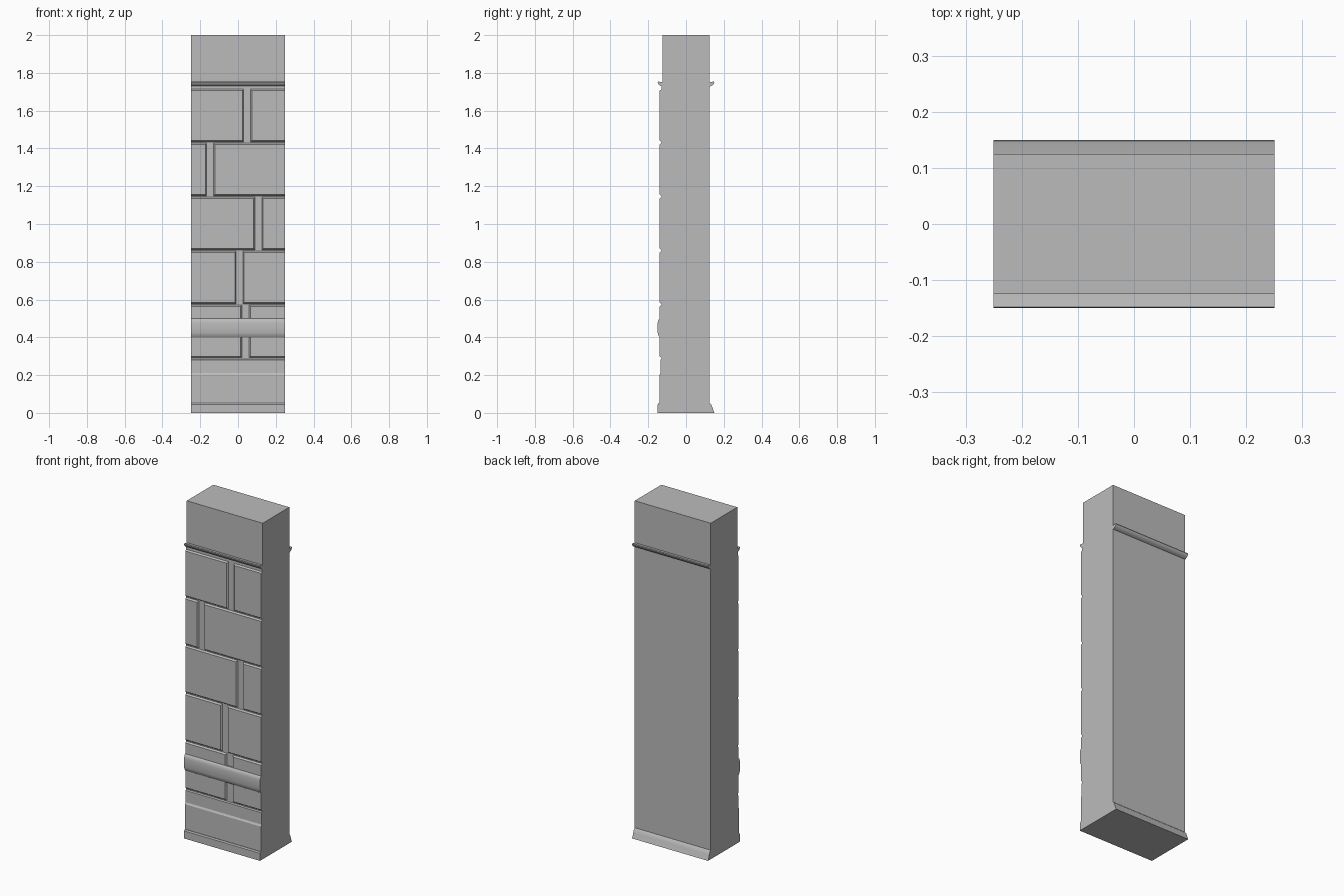
import bpy, bmesh
from math import radians

cube = bpy.data.objects.get("Cube")
if cube:
    bpy.data.objects.remove(cube, do_unlink=True)

grey = bpy.data.materials.new("stone grey")
grey.use_nodes = True
colour = (0.5, 0.5, 0.5, 1)
grey.diffuse_color = colour
grey.node_tree.nodes["Principled BSDF"].inputs["Base Color"].default_value = colour

HALF = 0.25      # half the wall width
WALL = 0.125     # half the wall thickness
BED = 0.13       # depth of the mortar joints
FACE = 0.139     # depth of the brick faces
BEVEL = 0.007


def make(name, bm, smooth=False):
    bmesh.ops.recalc_face_normals(bm, faces=bm.faces)
    mesh = bpy.data.meshes.new(name)
    bm.to_mesh(mesh)
    bm.free()
    mesh.materials.append(grey)
    obj = bpy.data.objects.new(name, mesh)
    bpy.context.collection.objects.link(obj)
    if smooth:
        bpy.ops.object.select_all(action='DESELECT')
        obj.select_set(True)
        bpy.context.view_layer.objects.active = obj
        bpy.ops.object.shade_smooth_by_angle(angle=radians(35))
    return obj


def moulding(name, profile, side=-1, smooth=False):
    """Run a (depth, height) profile across the full width; side -1 is the front."""
    bm = bmesh.new()
    face = bm.faces.new([bm.verts.new((-HALF, side * d, z)) for d, z in profile])
    ext = bmesh.ops.extrude_face_region(bm, geom=[face])
    verts = [v for v in ext["geom"] if isinstance(v, bmesh.types.BMVert)]
    bmesh.ops.translate(bm, verts=verts, vec=(2 * HALF, 0, 0))
    return make(name, bm, smooth)


def brick(name, x0, x1, z0, z1):
    """Brick face with sloped edges, flush where it meets the wall ends."""
    bm = bmesh.new()
    a = x0 if x0 <= -HALF else x0 + BEVEL
    b = x1 if x1 >= HALF else x1 - BEVEL
    rings = []
    for y, l, r, low, high in ((-WALL, x0, x1, z0, z1), (-BED, x0, x1, z0, z1),
                               (-FACE, a, b, z0 + BEVEL, z1 - BEVEL)):
        rings.append([bm.verts.new(p) for p in
                      ((l, y, low), (r, y, low), (r, y, high), (l, y, high))])
    for lower, upper in zip(rings, rings[1:]):
        for i in range(4):
            j = (i + 1) % 4
            bm.faces.new((lower[i], lower[j], upper[j], upper[i]))
    bm.faces.new(rings[-1])
    return make(name, bm)


# Plain wall core and the mortar layer on its front
moulding("wall_core", [(-WALL, 0), (WALL, 0), (WALL, 2), (-WALL, 2)])
moulding("mortar_bed", [(WALL, 0.2), (BED, 0.2), (BED, 1.735), (WALL, 1.735)])

# Brick courses: each has one vertical joint
FIRST, PITCH, GAP = 0.289, 0.2855, 0.003
joints = [(0.02, 0.058), (-0.01, 0.026), (0.09, 0.126), (-0.166, -0.13), (0.03, 0.066)]
for row, (left, right) in enumerate(joints):
    z0 = FIRST + row * PITCH + GAP
    z1 = FIRST + (row + 1) * PITCH - GAP
    brick(f"brick_{row + 1}_right", -HALF, left, z0, z1)
    brick(f"brick_{row + 1}_left", right, HALF, z0, z1)

# Front base panel, skirting and chair rail
moulding("base_panel", [(WALL, 0), (0.141, 0), (0.141, 0.2), (0.135, 0.21),
                        (0.135, 0.28), (BED, 0.286), (WALL, 0.286)])
moulding("front_skirting", [(WALL, 0), (0.15, 0), (0.15, 0.045), (0.145, 0.052), (WALL, 0.052)])
moulding("chair_rail", [(WALL, 0.4), (0.139, 0.4), (0.146, 0.41), (0.15, 0.425), (0.15, 0.475),
                        (0.148, 0.487), (0.144, 0.496), (0.139, 0.5), (WALL, 0.5)], smooth=True)

# Back skirting with a hollow curve
moulding("back_skirting", [(WALL, 0), (0.15, 0), (0.145, 0.012), (0.139, 0.03),
                           (0.134, 0.044), (WALL, 0.054)], side=1, smooth=True)

# Picture rails on both faces
for name, side in (("front_picture_rail", -1), ("back_picture_rail", 1)):
    moulding(name, [(WALL, 1.728), (0.131, 1.73), (0.14, 1.735), (0.147, 1.742),
                    (0.15, 1.75), (0.148, 1.755), (0.139, 1.753), (WALL, 1.751)],
             side=side, smooth=True)
